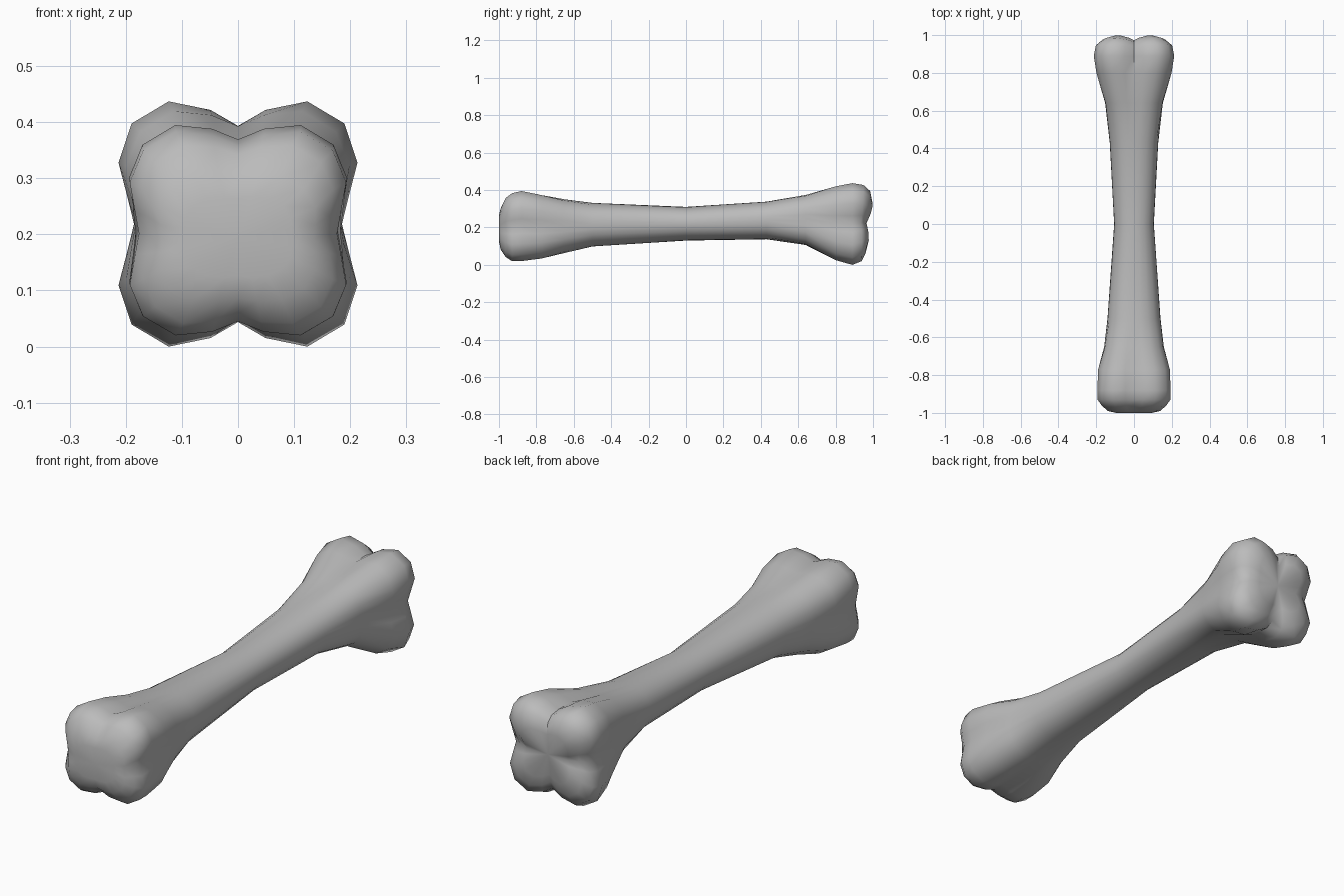
import bpy, bmesh, math

cube = bpy.data.objects.get("Cube")
if cube:
    bpy.data.objects.remove(cube, do_unlink=True)

# Single bone colour
grey = bpy.data.materials.new("bone grey")
grey.use_nodes = True
colour = (0.5, 0.5, 0.5, 1)
grey.diffuse_color = colour
grey.node_tree.nodes["Principled BSDF"].inputs["Base Color"].default_value = colour

# One quarter of the four-lobed knuckle section, top groove to side groove
QUARTER = [(0, .8), (.23, .93), (.58, 1), (.89, .82), (1, .5), (.92, .2), (.87, 0)]
half = QUARTER + [(x, -z) for x, z in QUARTER[-2::-1]]
SECTION = half + [(-x, z) for x, z in half[-2:0:-1]]

# Rings along the bone: y, half width, bottom, top, lobe amount, groove dent, lower setback
RINGS = [
    (-1, .10, .12, .27, .4, 0, 0),
    (-.99, .145, .075, .31, .5, 0, 0),
    (-.965, .175, .035, .365, .7, -.01, 0),
    (-.93, .197, .015, .388, .8, 0, 0),
    (-.88, .198, .015, .4, .8, 0, 0),
    (-.77, .198, .025, .382, .6, 0, 0),
    (-.65, .165, .057, .357, .35, 0, 0),
    (-.5, .143, .095, .335, .15, 0, 0),
    (0, .105, .13, .31, 0, 0, 0),
    (.43, .13, .135, .34, .1, 0, 0),
    (.64, .16, .1, .38, .4, 0, 0),
    (.8, .203, .02, .425, .8, 0, 0),
    (.89, .213, 0, .437, 1, 0, 0),
    (.95, .202, .02, .427, 1, .01, .01),
    (.987, .165, .06, .395, 1, .02, .025),
    (1, .115, .11, .335, .9, .025, .025),
]


def add_ring(bm, y, width, low, high, lobe, dent, setback):
    """Blend a circle into the lobed section and place it at y."""
    ring = []
    for x, z in SECTION:
        length = math.hypot(x, z)
        groove = 1 - abs(2 * x * z) / length ** 2
        px = (x * lobe + x / length * (1 - lobe)) * width
        pz = (z * lobe + z / length * (1 - lobe)) * (high - low) / 2
        py = y - dent * groove - setback * (1 - z) / 2
        ring.append(bm.verts.new((px, py, pz + (low + high) / 2)))
    return ring


def cap(bm, ring, y):
    """Close an end with a fan around its middle."""
    z = sum(v.co.z for v in ring) / len(ring)
    middle = bm.verts.new((0, y, z))
    for a, b in zip(ring, ring[1:] + ring[:1]):
        bm.faces.new((a, b, middle))


# Shaft and both knuckled ends as one loft
bm = bmesh.new()
rings = [add_ring(bm, *r) for r in RINGS]
for r0, r1 in zip(rings, rings[1:]):
    for i in range(len(r0)):
        j = (i + 1) % len(r0)
        bm.faces.new((r0[i], r0[j], r1[j], r1[i]))
cap(bm, rings[0], -1)
cap(bm, rings[-1], .965)
bmesh.ops.recalc_face_normals(bm, faces=bm.faces)

mesh = bpy.data.meshes.new("bone")
bm.to_mesh(mesh)
bm.free()
mesh.materials.append(grey)
bone = bpy.data.objects.new("bone", mesh)
bpy.context.collection.objects.link(bone)
bpy.context.view_layer.objects.active = bone
bone.select_set(True)
bpy.ops.object.shade_smooth_by_angle(angle=math.radians(50))
